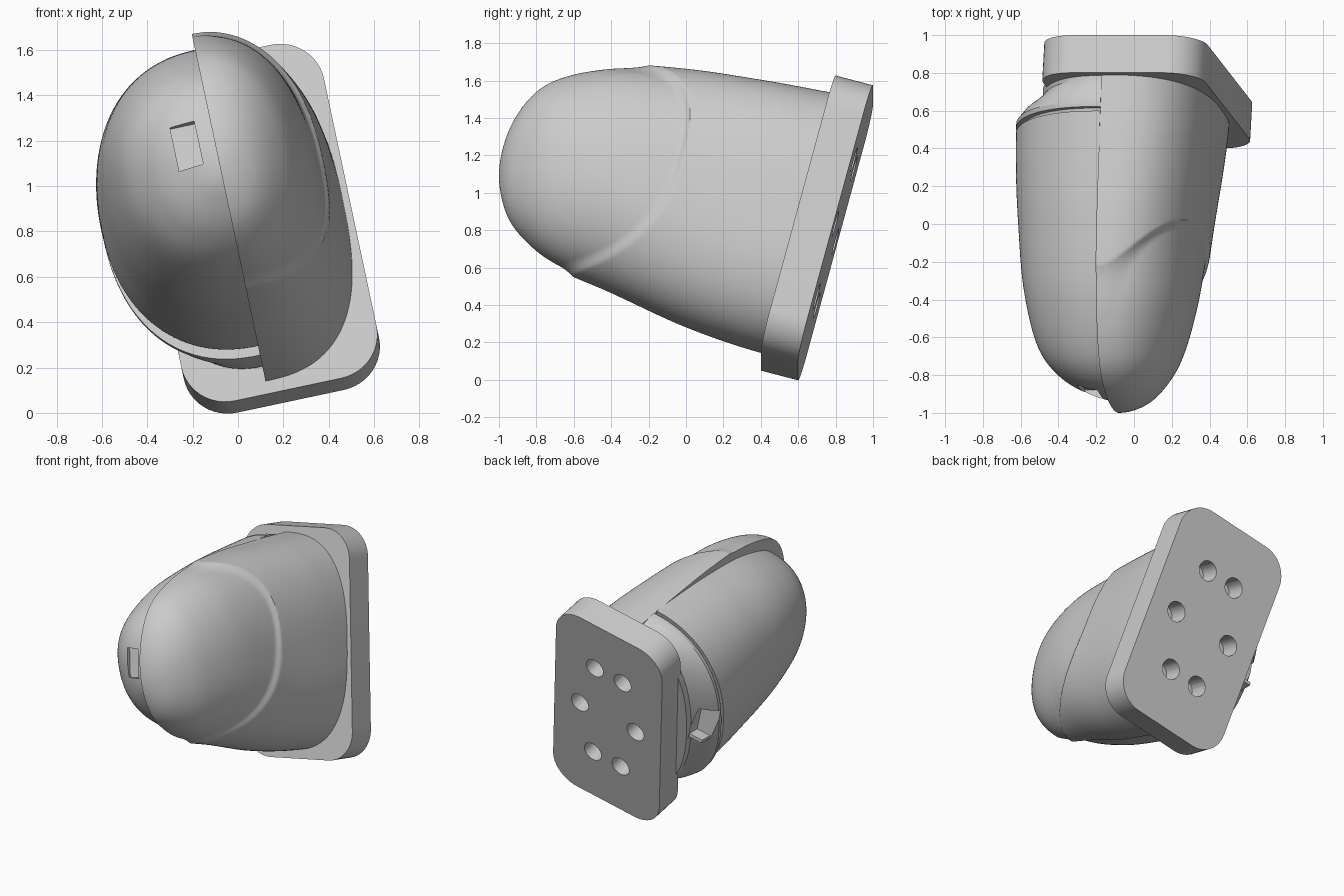
import bpy, bmesh
from math import sin, cos, atan, pi, radians
from mathutils import Vector, Matrix

if "Cube" in bpy.data.objects:
    bpy.data.objects.remove(bpy.data.objects["Cube"])

grey = bpy.data.materials.new("light_grey")
grey.use_nodes = True
grey.diffuse_color = (0.6, 0.6, 0.6, 1)
grey.node_tree.nodes["Principled BSDF"].inputs["Base Color"].default_value = (0.6, 0.6, 0.6, 1)

# Shared tilts: everything rolls about y, the mounting plane also leans back
ROLL = radians(12)
LEAN = 0.267
MID_Z = 0.9
ROLL_TURN = Matrix.Rotation(-ROLL, 4, 'Y')
AXIS = Matrix.Translation((-0.04, 0, MID_Z)) @ ROLL_TURN
PLATE_FRONT = 0.622


def finish(name, bm, smooth=True):
    bmesh.ops.recalc_face_normals(bm, faces=bm.faces)
    mesh = bpy.data.meshes.new(name)
    bm.to_mesh(mesh)
    bm.free()
    mesh.materials.append(grey)
    obj = bpy.data.objects.new(name, mesh)
    bpy.context.collection.objects.link(obj)
    if smooth:
        shade(obj)
    return obj


def shade(obj):
    bpy.ops.object.select_all(action='DESELECT')
    obj.select_set(True)
    bpy.context.view_layer.objects.active = obj
    bpy.ops.object.shade_smooth_by_angle(angle=radians(30))


def box(name, size, matrix):
    bm = bmesh.new()
    bmesh.ops.create_cube(bm, size=1, matrix=matrix @ Matrix.Diagonal((*size, 1)))
    return finish(name, bm, False)


def cut(obj, cutter):
    mod = obj.modifiers.new("cut", 'BOOLEAN')
    mod.operation = 'DIFFERENCE'
    mod.solver = 'EXACT'
    mod.object = cutter
    bpy.context.view_layer.objects.active = obj
    bpy.ops.object.modifier_apply(modifier=mod.name)
    bpy.data.objects.remove(cutter)
    shade(obj)


def resample(stations, steps):
    """Smooth curve through stations (y, top, bottom, width), rounded at the tip."""
    pts = [Vector(s) for s in stations]
    y, top, bottom, width = pts[1]
    pts = [Vector((y, bottom, top, -width))] + pts + [2 * pts[-1] - pts[-2]]
    out = []
    for a, b, c, d in zip(pts, pts[1:], pts[2:], pts[3:]):
        for i in range(steps):
            t = i / steps
            out.append(b + 0.5 * t * (c - a + t * (2 * a - 5 * b + 4 * c - d
                                                   + t * (3 * b - a - 3 * c + d))))
    return out + [pts[-2]]


def loft(stations, side, power, segments=64, lean=0, shape=None):
    """Skin half-superellipse sections that are flat on the split plane."""
    bm = bmesh.new()
    rings = []
    for y, top, bottom, width in stations:
        n = power(y)
        mid, half = (top + bottom) / 2, (top - bottom) / 2
        ring = []
        for i in range(segments + 1):
            a = pi * i / segments
            s, c = abs(sin(a)), cos(a)
            x = side * width * s ** (2 / n)
            z = half * abs(c) ** (2 / n) * (1 if c > 0 else -1)
            k = shape(y, mid + z) if shape else 1
            height = (mid + z * k - MID_Z) / cos(ROLL)
            ring.append(bm.verts.new(AXIS @ Vector((x * k, y + lean * height, height))))
        rings.append(ring)
    for r, q in zip(rings, rings[1:]):
        for i in range(len(r)):
            j = (i + 1) % len(r)
            bm.faces.new((r[i], r[j], q[j], q[i]))
    bm.faces.new(rings[-1])
    bmesh.ops.remove_doubles(bm, verts=bm.verts, dist=0.0004)
    return bm


def trim(bm, offset):
    """Slice off everything behind a plane parallel to the plate."""
    bmesh.ops.bisect_plane(bm, geom=bm.verts[:] + bm.edges[:] + bm.faces[:], dist=1e-5,
                           plane_co=AXIS @ Vector((0, offset, 0)),
                           plane_no=ROLL_TURN @ Vector((0, 1, -LEAN)), clear_outer=True)
    bmesh.ops.holes_fill(bm, edges=[e for e in bm.edges if e.is_boundary])


# Outer shell: its front dome sits below a raised, curved rim with a crisp outer edge
def rim(y, z):
    yc = -0.6 + 0.25 * (z - 1.12)
    f = abs((z - 1.12) / 0.55) ** 2.5 + (max(y - yc, 0) / 0.59) ** 2.5
    t = min(max((f - 0.84) / 0.16, 0), 1)
    return 1 + 0.045 * t * t


shell_stations = [
    (-1.0, 1.09, 1.09, 0), (-0.955, 1.31, 0.875, 0.145), (-0.84, 1.495, 0.725, 0.26),
    (-0.68, 1.60, 0.61, 0.34), (-0.4, 1.65, 0.49, 0.405), (0, 1.62, 0.31, 0.435),
    (0.4, 1.555, 0.175, 0.468), (0.8, 1.48, 0.09, 0.485)]
bm = loft(resample(shell_stations, 36), 1, lambda y: 2.15 + 0.5 * max(0, min(1, y + 0.5)),
          segments=110, shape=rim)
trim(bm, PLATE_FRONT + 0.04)
finish("outer_shell", bm)

# Inner cup on the other side of the split plane
cup_stations = [
    (-0.94, 1.07, 1.07, 0), (-0.9, 1.26, 0.92, 0.155), (-0.81, 1.42, 0.78, 0.305),
    (-0.65, 1.52, 0.65, 0.425), (-0.35, 1.59, 0.50, 0.505), (0, 1.60, 0.375, 0.545),
    (0.3, 1.585, 0.285, 0.567), (0.7, 1.55, 0.22, 0.575)]
bm = loft(resample(cup_stations, 12), -1, lambda y: 2.2)
trim(bm, 0.42)
cup = finish("inner_cup", bm)

# Small slot in the front of the cup
cut(cup, box("slot_cutter", (0.11, 0.2, 0.2),
             AXIS @ Matrix.Translation((-0.125, -0.95, 0.325)) @ Matrix.Rotation(-0.25, 4, 'X')))

# Collar behind the cup: groove, ring, then taper into the plate
collar_stations = [
    (0.405, 1.52, 0.30, 0.535), (0.445, 1.52, 0.30, 0.535), (0.445, 1.55, 0.255, 0.57),
    (0.47, 1.55, 0.245, 0.57), (0.52, 1.53, 0.23, 0.53), (0.57, 1.51, 0.215, 0.46),
    (0.60, 1.50, 0.205, 0.43), (0.65, 1.50, 0.205, 0.43)]
bm = loft(collar_stations, -1, lambda y: 2.3, lean=LEAN)
bmesh.ops.holes_fill(bm, edges=[e for e in bm.edges if e.is_boundary])
collar = finish("collar", bm)
cut(collar, box("notch_cutter", (0.2, 0.11, 0.26), AXIS @ Matrix.Translation((-0.52, 0.54, 0))))
box("latch_tab", (0.13, 0.09, 0.025), AXIS @ Matrix.Translation((-0.46, 0.53, -0.11)))

# Mounting plate with rounded corners
THICK = 0.206
PLATE = (Matrix.Translation((0.07, 0.7, 0.812)) @ ROLL_TURN
         @ Matrix.Rotation(-atan(LEAN), 4, 'X'))
bm = bmesh.new()
bmesh.ops.create_cube(bm, size=1, matrix=Matrix.Diagonal((0.88, THICK, 1.555, 1)))
corners = [e for e in bm.edges if abs(e.verts[0].co.y - e.verts[1].co.y) > 0.1]
bmesh.ops.bevel(bm, geom=corners, offset=0.2, segments=12, profile=0.5, affect='EDGES')
bm.transform(PLATE)
plate = finish("mounting_plate", bm)

# Six blind screw holes in the back of the plate
bm = bmesh.new()
for x, z in ((0.23, 0), (-0.23, 0), (0.115, 0.385), (-0.115, 0.385), (0.115, -0.385), (-0.115, -0.385)):
    bmesh.ops.create_cone(bm, cap_ends=True, segments=32, radius1=0.07, radius2=0.07, depth=0.3,
                          matrix=PLATE @ Matrix.Translation((x, THICK / 2, z)) @ Matrix.Rotation(pi / 2, 4, 'X'))
cut(plate, finish("hole_cutter", bm, False))
